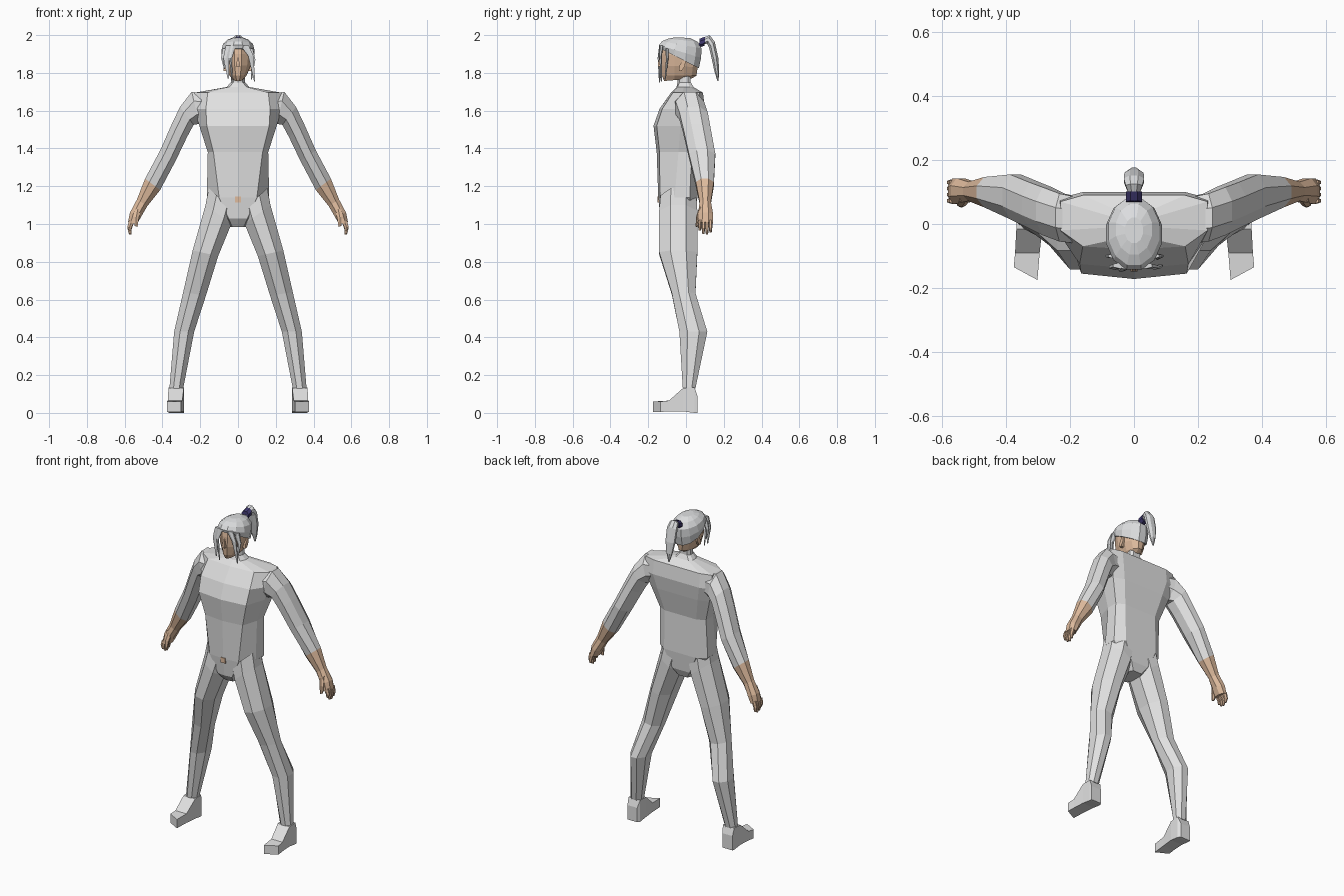
import bpy, bmesh, math
from mathutils import Vector


def material(name, rgb):
    m = bpy.data.materials.new(name)
    m.diffuse_color = (*rgb, 1)
    return m


SUIT = material("suit_white", (0.75, 0.75, 0.75))
HAIR = material("hair_white", (0.72, 0.73, 0.74))
SKIN = material("skin", (0.74, 0.50, 0.34))
TIE = material("hair_tie_purple", (0.05, 0.04, 0.16))


def ring(a, b, e, n=8):
    """Flat-sided section spanning a to b, with half extent e across."""
    a, b, e = Vector(a), Vector(b), Vector(e)
    c, d, s = (a + b) / 2, (a - b) / 2, 1 / math.cos(math.pi / n)
    angles = [2 * math.pi * (i + 0.5) / n for i in range(n)]
    return [c + s * (d * math.cos(t) + e * math.sin(t)) for t in angles]


def loft(name, rings, mats, rule=None, mirror=False):
    """Skin a row of rings; rule(row) picks the material slot."""
    bm = bmesh.new()
    rows = [[bm.verts.new(p) for p in r] for r in rings]
    n = len(rows[0])
    for k in range(len(rows) - 1):
        for i in range(n):
            j = (i + 1) % n
            f = bm.faces.new((rows[k][i], rows[k][j], rows[k + 1][j], rows[k + 1][i]))
            f.material_index = rule(k) if rule else 0
    bm.faces.new(rows[0][::-1])
    cap = bm.faces.new(rows[-1])
    cap.material_index = rule(len(rows) - 2) if rule else 0
    bmesh.ops.recalc_face_normals(bm, faces=bm.faces)
    me = bpy.data.meshes.new(name)
    bm.to_mesh(me)
    bm.free()
    for m in mats:
        me.materials.append(m)
    ob = bpy.data.objects.new(name, me)
    bpy.context.collection.objects.link(ob)
    if mirror:
        ob.modifiers.new("mirror", 'MIRROR')
    return ob


# Torso, from crotch to collar
def torso_ring(z, yf, xf, yf2, xs, ysf, ysb, xb, yb):
    half = [(xf, yf2), (xs, ysf), (xs, ysb), (xb, yb)]
    pts = [(0, yf)] + half + [(0, yb)] + [(-x, y) for x, y in reversed(half)]
    return [(x, y, z) for x, y in pts]


torso = [
    (0.985, -.10, .03, -.095, .045, -.06, .00, .03, .03),
    (1.03, -.135, .05, -.13, .08, -.06, .02, .06, .05),
    (1.14, -.147, .10, -.138, .165, -.06, .02, .11, .06),
    (1.38, -.155, .13, -.14, .16, -.04, .03, .11, .055),
    (1.52, -.172, .165, -.155, .205, -.03, .06, .14, .085),
    (1.61, -.14, .17, -.125, .235, -.03, .08, .16, .10),
    (1.695, -.08, .16, -.07, .23, -.02, .07, .16, .09),
    (1.725, -.05, .045, -.045, .06, -.01, .02, .045, .04),
    (1.75, -.045, .025, -.035, .038, -.015, .01, .025, .025),
    (1.79, -.045, .025, -.035, .036, -.015, .01, .025, .025),
]
loft("torso", [torso_ring(*r) for r in torso], [SUIT])
loft("navel_patch", [ring((-.016, y, 1.13), (.016, y, 1.13), (0, 0, .016), 4)
                     for y in (-.15, -.142)], [SKIN])


# Limbs: outer x, outer z, inner x, inner z, front y, back y
def limb_ring(xo, zo, xi, zi, yf, yb, n=8):
    y = (yf + yb) / 2
    return ring((xo, y, zo), (xi, y, zi), (0, (yb - yf) / 2, 0), n)


leg = [
    (.155, 1.19, .015, 1.06, -.135, .055),
    (.172, 1.10, .035, 1.00, -.142, .06),
    (.240, .86, .105, .83, -.142, .06),
    (.290, .64, .170, .62, -.075, .05),
    (.338, .43, .232, .43, -.035, .113),
    (.363, .13, .290, .13, -.017, .05),
]
loft("leg", [limb_ring(*r) for r in leg], [SUIT], mirror=True)

# Shoe: y, inner x, outer x, bottom z, top z
shoe = [(.06, .297, .365, .0, .09), (.045, .287, .367, .0, .135), (-.015, .287, .368, .008, .132),
        (-.09, .295, .372, .008, .065), (-.155, .302, .376, .005, .06)]
shoe_rings = []
for y, x0, x1, z0, z1 in shoe:
    z, skew = (z0 + z1) / 2, .02 if y < -.1 else 0
    shoe_rings.append(ring((x1, y + skew, z), (x0, y - skew, z), (0, 0, (z1 - z0) / 2), 4))
loft("shoe", shoe_rings, [SUIT], mirror=True)

# Arm with sleeve, bare wrist and palm
arm = [
    (.19, 1.69, .17, 1.55, -.06, .085),
    (.245, 1.70, .205, 1.53, -.055, .095),
    (.307, 1.62, .235, 1.525, -.035, .115),
    (.350, 1.53, .270, 1.46, -.015, .13),
    (.412, 1.39, .330, 1.335, .015, .155),
    (.492, 1.24, .412, 1.18, .052, .147),
    (.535, 1.13, .480, 1.095, .072, .132),
    (.572, 1.06, .512, 1.04, .064, .143),
    (.582, 1.01, .535, 1.00, .062, .142),
]
loft("arm", [limb_ring(*r) for r in arm], [SUIT, SKIN],
     lambda k: 1 if k >= 5 else 0, mirror=True)

# Fingers and thumb
for i, length in enumerate((.045, .062, .066, .055)):
    y = .073 + .019 * i
    finger = [(.577, 1.02, .550, 1.01, y - .009, y + .009),
              (.585, 1.01 - length * .5, .563, 1.005 - length * .5, y - .008, y + .008),
              (.577, 1.01 - length, .565, 1.01 - length, y - .005, y + .005)]
    loft(f"finger_{i + 1}", [limb_ring(*r, 6) for r in finger], [SKIN], mirror=True)
thumb = [(.545, 1.09, .515, 1.07, .068, .09), (.553, 1.04, .525, 1.03, .054, .074),
         (.548, .99, .532, .985, .052, .064)]
loft("thumb", [limb_ring(*r, 6) for r in thumb], [SKIN], mirror=True)


# Head parts: front y, front z, back y, back z, half width
def head_ring(yf, zf, yb, zb, w, n=12):
    return ring((0, yf, zf), (0, yb, zb), (w, 0, 0), n)


head = [(-.115, 1.757, .03, 1.77, .025), (-.128, 1.785, .055, 1.785, .045),
        (-.133, 1.84, .062, 1.83, .066), (-.133, 1.90, .066, 1.88, .074),
        (-.125, 1.95, .06, 1.93, .066)]
loft("head", [head_ring(*r) for r in head], [SKIN])
loft("nose", [ring((-w, y, z), (w, y, z), (0, .012, 0), 4) for w, y, z in
              ((.011, -.136, 1.835), (.008, -.137, 1.85), (.003, -.128, 1.885))], [SKIN])
for s in (-1, 1):
    loft("ear", [ring((s * x, -.03, 1.81), (s * x, -.01, 1.865), (0, .013, 0), 6)
                 for x in (.055, .077)], [SKIN])

# Hair cap, its rim sloping down to the nape
cap = [(-.138, 1.93, .068, 1.825, .081), (-.143, 1.947, .08, 1.88, .087),
       (-.128, 1.967, .082, 1.93, .079), (-.095, 1.981, .062, 1.965, .056),
       (-.06, 1.988, .02, 1.985, .028)]
loft("hair_cap", [head_ring(*r) for r in cap], [HAIR])

# Loose locks framing the face: x, y, z, half width along the path
locks = {
    "lock_left": [(-.045, -.13, 1.945, .02), (-.062, -.135, 1.88, .016), (-.052, -.14, 1.77, .003)],
    "lock_left_inner": [(-.025, -.135, 1.945, .014), (-.04, -.145, 1.88, .008), (-.03, -.14, 1.75, .002)],
    "lock_left_side": [(-.065, -.10, 1.93, .015), (-.08, -.10, 1.88, .01), (-.072, -.10, 1.82, .002)],
    "lock_right": [(.035, -.13, 1.945, .022), (.068, -.135, 1.89, .014), (.088, -.13, 1.755, .003)],
    "lock_right_side": [(.06, -.10, 1.93, .018), (.08, -.10, 1.87, .012), (.072, -.11, 1.765, .002)],
}
for name, path in locks.items():
    loft(name, [ring((x - w, y, z), (x + w, y, z), (0, .3 * w + .002, 0), 6)
                for x, y, z, w in path], [HAIR])

# Ponytail and tie
loft("hair_tie", [ring((0, y, z - .024), (0, y + .004, z + .024), (.025, 0, 0))
                  for y, z in ((.068, 1.957), (.098, 1.968))], [TIE])
tail = [(.09, 1.985, .09, 1.95, .015), (.125, 2.0, .112, 1.955, .026),
        (.152, 1.965, .122, 1.935, .032), (.171, 1.88, .136, 1.875, .030),
        (.176, 1.81, .150, 1.81, .018), (.172, 1.757, .166, 1.757, .004)]
loft("ponytail", [head_ring(*r, 8) for r in tail], [HAIR])
